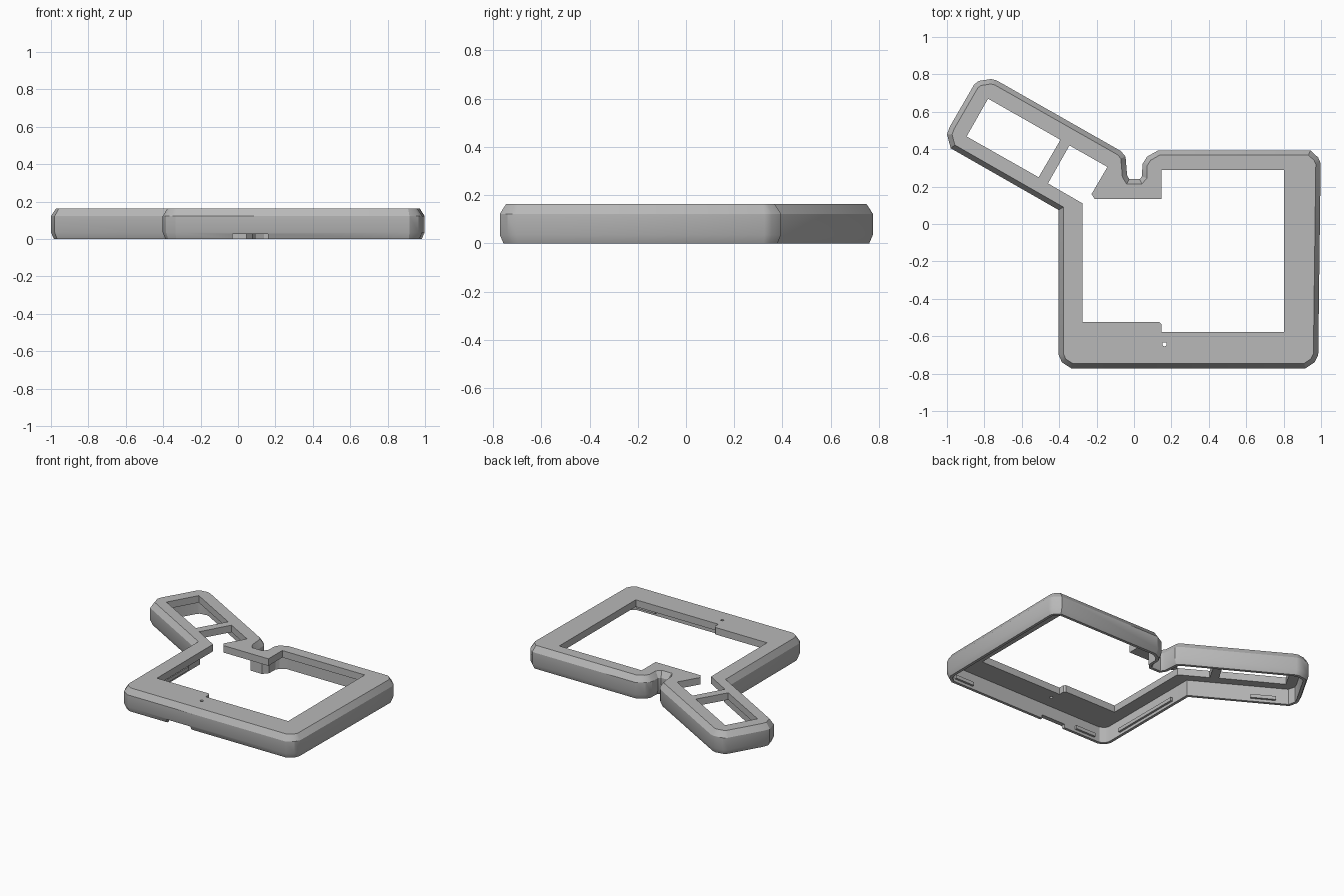
import bpy, bmesh, math
from mathutils import Vector

if "Cube" in bpy.data.objects:
    bpy.data.objects.remove(bpy.data.objects["Cube"], do_unlink=True)

grey = bpy.data.materials.new("mid_grey")
grey.use_nodes = True
grey.diffuse_color = (0.48, 0.48, 0.48, 1)
grey.node_tree.nodes["Principled BSDF"].inputs["Base Color"].default_value = grey.diffuse_color


def inset(points, d):
    """Offset a counter-clockwise outline inwards with mitred corners."""
    out = []
    for i, p in enumerate(points):
        p = Vector(p)
        a = (p - Vector(points[i - 1])).normalized()
        b = (Vector(points[(i + 1) % len(points)]) - p).normalized()
        na, nb = Vector((-a.y, a.x)), Vector((-b.y, b.x))
        out.append(p + (na + nb) * d / (1 + na.dot(nb)))
    return out


def loft(name, loops):
    """Closed solid from stacked (outline, z) loops, capped at both ends."""
    bm = bmesh.new()
    rings = [[bm.verts.new((p[0], p[1], z)) for p in pts] for pts, z in loops]
    n = len(rings[0])
    for lo, hi in zip(rings, rings[1:]):
        for i in range(n):
            j = (i + 1) % n
            bm.faces.new((lo[i], lo[j], hi[j], hi[i]))
    bm.faces.new(rings[0])
    bm.faces.new(rings[-1])
    bmesh.ops.recalc_face_normals(bm, faces=bm.faces)
    me = bpy.data.meshes.new(name)
    bm.to_mesh(me)
    bm.free()
    ob = bpy.data.objects.new(name, me)
    bpy.context.collection.objects.link(ob)
    me.materials.append(grey)
    return ob


def cut(target, points, z0, z1):
    """Cut a prism out of the target."""
    cutter = loft("cutter", [(points, z0), (points, z1)])
    mod = target.modifiers.new("cut", "BOOLEAN")
    mod.operation = "DIFFERENCE"
    mod.solver = "EXACT"
    mod.object = cutter
    bpy.context.view_layer.objects.active = target
    bpy.ops.object.modifier_apply(modifier=mod.name)
    bpy.data.objects.remove(cutter, do_unlink=True)


def bar(name, a, b, width, z0, z1):
    """Straight rib from a to b, growing to the left of its direction."""
    a, b = Vector(a), Vector(b)
    d = (b - a).normalized()
    side = Vector((-d.y, d.x)) * width
    pts = [a, b, b + side, a + side]
    return loft(name, [(pts, z0), (pts, z1)])


# Outer outline: square body, notch at the back, slanted arm
outline = [
    (-0.335, -0.772), (0.917, -0.772), (0.965, -0.74), (0.985, -0.70),
    (0.998, 0.325), (0.985, 0.355), (0.943, 0.394), (0.13, 0.394),
    (0.07, 0.36), (0.045, 0.32), (0.043, 0.255), (0.03, 0.24),
    (-0.025, 0.24), (-0.037, 0.26), (-0.045, 0.36), (-0.07, 0.39),
    (-0.735, 0.768), (-0.765, 0.775), (-0.83, 0.765), (-0.855, 0.745),
    (-0.985, 0.52), (-1.0, 0.48), (-0.98, 0.405), (-0.403, 0.075),
    (-0.403, -0.70), (-0.385, -0.74),
]
HEIGHT, UNDER, WALL = 0.163, 0.113, 0.035

# Hollow cover: chamfered outer wall, rim, inner wall and top plate
cover = loft("frame_cover", [
    (inset(outline, 0.026), HEIGHT), (outline, 0.122), (outline, 0.035),
    (inset(outline, 0.015), 0), (inset(outline, WALL), 0),
    (inset(outline, WALL), UNDER)])

# Main opening, running into the small arm window
cut(cover, [
    (-0.275, -0.525), (0.135, -0.525), (0.148, -0.537), (0.148, -0.577),
    (0.802, -0.577), (0.802, 0.29), (0.148, 0.29), (0.148, 0.133),
    (-0.21, 0.133), (-0.227, 0.16), (-0.142, 0.305), (-0.345, 0.42),
    (-0.46, 0.217), (-0.275, 0.11)], UNDER - 0.03, 0.2)

# Large arm window
cut(cover, [(-0.895, 0.468), (-0.51, 0.25), (-0.393, 0.45), (-0.78, 0.67)],
    UNDER - 0.03, 0.2)

# Pin hole in the front border
cut(cover, [(0.163 + 0.011 * math.cos(i * math.pi / 6),
             -0.643 + 0.011 * math.sin(i * math.pi / 6)) for i in range(12)],
    UNDER - 0.03, 0.2)

# Cable slot in the bottom of the front wall
cut(cover, [(-0.03, -0.8), (0.16, -0.8), (0.16, -0.7), (-0.03, -0.7)], -0.02, 0.026)

bpy.ops.object.select_all(action="DESELECT")
cover.select_set(True)
bpy.context.view_layer.objects.active = cover
bpy.ops.object.shade_smooth_by_angle(angle=math.radians(28))

# Snap ribs inside the walls
front_y = -0.772 + WALL - 0.005
left_x = -0.403 + WALL - 0.005
bar("front_rib_left", (-0.28, front_y), (-0.12, front_y), 0.02, 0.02, 0.045)
bar("front_rib_right", (0.75, front_y), (0.9, front_y), 0.02, 0.02, 0.045)
bar("side_rib", (left_x, -0.05), (left_x, -0.58), 0.02, 0.02, 0.045)
start, end = Vector((-0.98, 0.405)), Vector((-0.403, 0.075))
run = end - start
inward = Vector((-run.y, run.x)).normalized() * (WALL - 0.005)
bar("arm_rib", start + run * 0.15 + inward, start + run * 0.4 + inward, 0.02, 0.02, 0.045)
